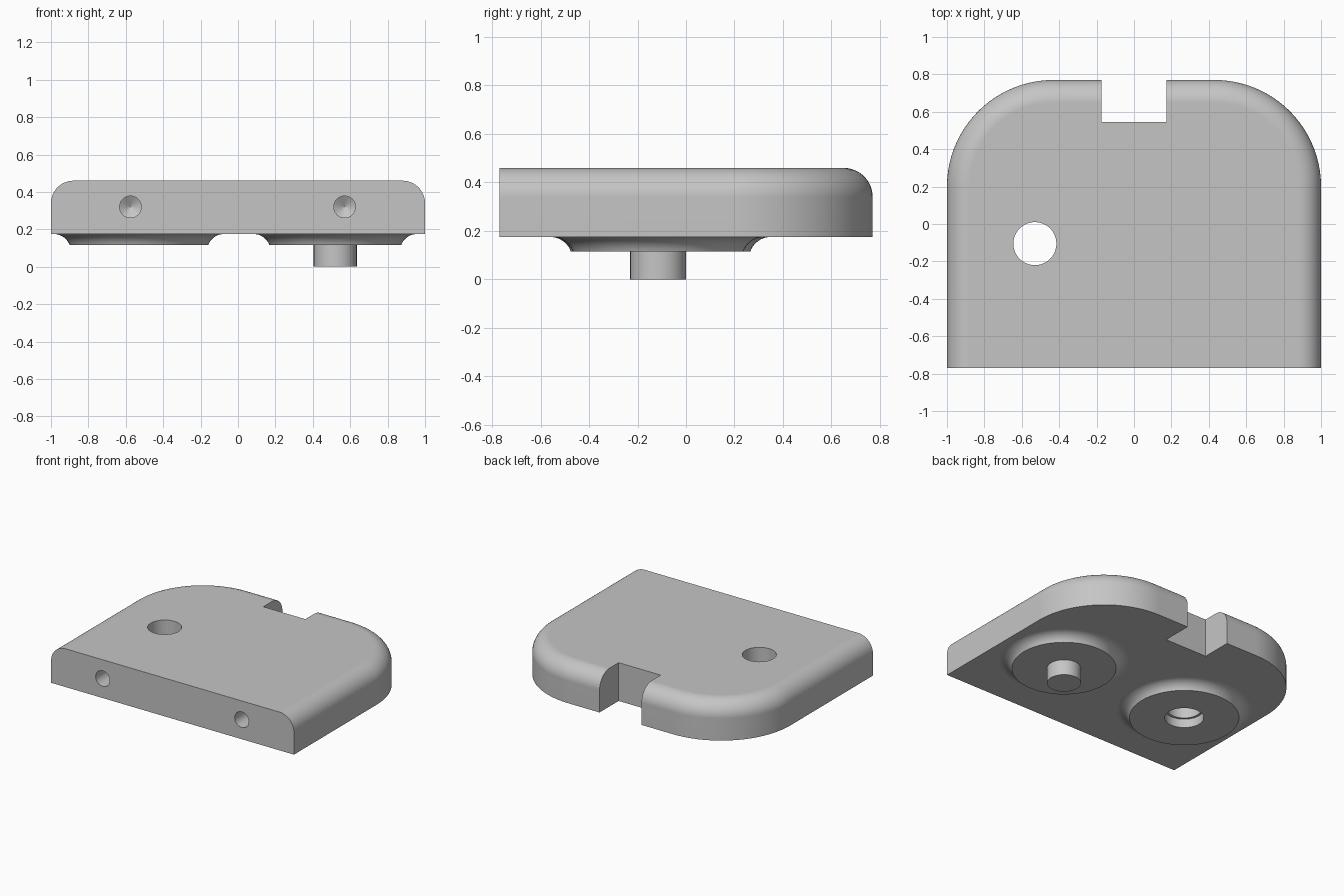
import bpy
import bmesh
from math import sin, cos, pi, asin
from mathutils import Matrix

cube = bpy.data.objects.get("Cube")
if cube:
    bpy.data.objects.remove(cube, do_unlink=True)

grey = bpy.data.materials.new("plain_grey")
grey.use_nodes = True
colour = (0.56, 0.56, 0.56, 1)
grey.diffuse_color = colour
grey.node_tree.nodes["Principled BSDF"].inputs["Base Color"].default_value = colour

BOTTOM, TOP, BACK = 0.175, 0.46, 0.77
HOLE = (-0.53, -0.105)
PIN = (0.52, -0.115)


def loft(name, rings, matrix=None):
    """Closed solid skinned through rings of equal point count."""
    bm = bmesh.new()
    loops = [[bm.verts.new(p) for p in ring] for ring in rings]
    n = len(loops[0])
    for a, b in zip(loops, loops[1:]):
        for i in range(n):
            j = (i + 1) % n
            bm.faces.new((a[i], a[j], b[j], b[i]))
    bm.faces.new(loops[0][::-1])
    bm.faces.new(loops[-1])
    if matrix:
        bm.transform(matrix)
    bmesh.ops.recalc_face_normals(bm, faces=bm.faces)
    mesh = bpy.data.meshes.new(name)
    bm.to_mesh(mesh)
    bm.free()
    mesh.materials.append(grey)
    obj = bpy.data.objects.new(name, mesh)
    bpy.context.collection.objects.link(obj)
    return obj


def lathe(name, profile, matrix, n=64):
    """Turn (radius, height) pairs around the local z axis."""
    rings = [[(r * cos(2 * pi * i / n), r * sin(2 * pi * i / n), z)
              for i in range(n)] for r, z in profile]
    return loft(name, rings, matrix)


def activate(obj):
    bpy.ops.object.select_all(action='DESELECT')
    obj.select_set(True)
    bpy.context.view_layer.objects.active = obj


def cut(obj, cutters):
    activate(obj)
    for c in cutters:
        mod = obj.modifiers.new("cut", 'BOOLEAN')
        mod.operation = 'DIFFERENCE'
        mod.solver = 'EXACT'
        mod.object = c
        bpy.ops.object.modifier_apply(modifier=mod.name)


def finish(obj):
    activate(obj)
    bpy.ops.object.shade_smooth_by_angle(angle=pi / 6)
    mod = obj.modifiers.new("even_shading", 'WEIGHTED_NORMAL')
    mod.keep_sharp = True


# Plate: square front, two rounded back corners, rounded upper rim
def outline(inset, z, radius=0.57, steps=32):
    r, x, y = radius - inset, 1 - radius, BACK - radius
    arc = [(x + r * cos(i * pi / 2 / steps), y + r * sin(i * pi / 2 / steps))
           for i in range(steps + 1)]
    half = [(1 - inset, -BACK)] + arc
    return [(px, py, z) for px, py in half] + [(-px, py, z) for px, py in half[::-1]]


FILLET, STEPS = 0.12, 12
rings = [outline(0, BOTTOM)]
for k in range(STEPS + 1):
    a = k * pi / 2 / STEPS
    rings.append(outline(FILLET * (1 - cos(a)), TOP - FILLET * (1 - sin(a))))
plate = loft("plate", rings)


# Round bosses under the plate, flared where they meet it
def boss(name, centre, radius, flare=0.09, height=0.06):
    end = pi / 2 - asin(1 - height / flare)
    profile = [(radius, BOTTOM - height)]
    for k in range(10, -1, -1):
        a = end * k / 10
        profile.append((radius + flare * (sin(end) - sin(a)),
                        BOTTOM - flare * (1 - cos(a))))
    profile[0:1] = []
    profile.append((radius, BOTTOM + 0.03))
    return lathe(name, profile, Matrix.Translation((*centre, 0)), 96)


right_boss = boss("right_boss", HOLE, 0.37)
left_boss = boss("left_boss", PIN, 0.352)
pin = lathe("locating_pin", [(0.115, 0), (0.115, 0.14)], Matrix.Translation((*PIN, 0)))

# Cutters: stepped through hole, back notch and two drilled front holes
through = lathe("hole_cutter", [(0.132, 0), (0.132, 0.18), (0.115, 0.18), (0.115, 0.6)],
                Matrix.Translation((*HOLE, 0)))
w = 0.173
notch = loft("notch_cutter", [[(-w, 0.545, z), (w, 0.545, z), (w, 1, z), (-w, 1, z)]
                              for z in (0, 0.6)])
drills = [lathe("drill_cutter", [(0.058, -0.05), (0.058, 0.2), (0.001, 0.235)],
                Matrix.Translation((x, -BACK, 0.32)) @ Matrix.Rotation(-pi / 2, 4, 'X'), 32)
          for x in (-0.575, 0.57)]

cut(plate, [notch, through] + drills)
cut(right_boss, [through])
for c in [notch, through] + drills:
    bpy.data.objects.remove(c, do_unlink=True)

for part in (plate, right_boss, left_boss, pin):
    finish(part)
